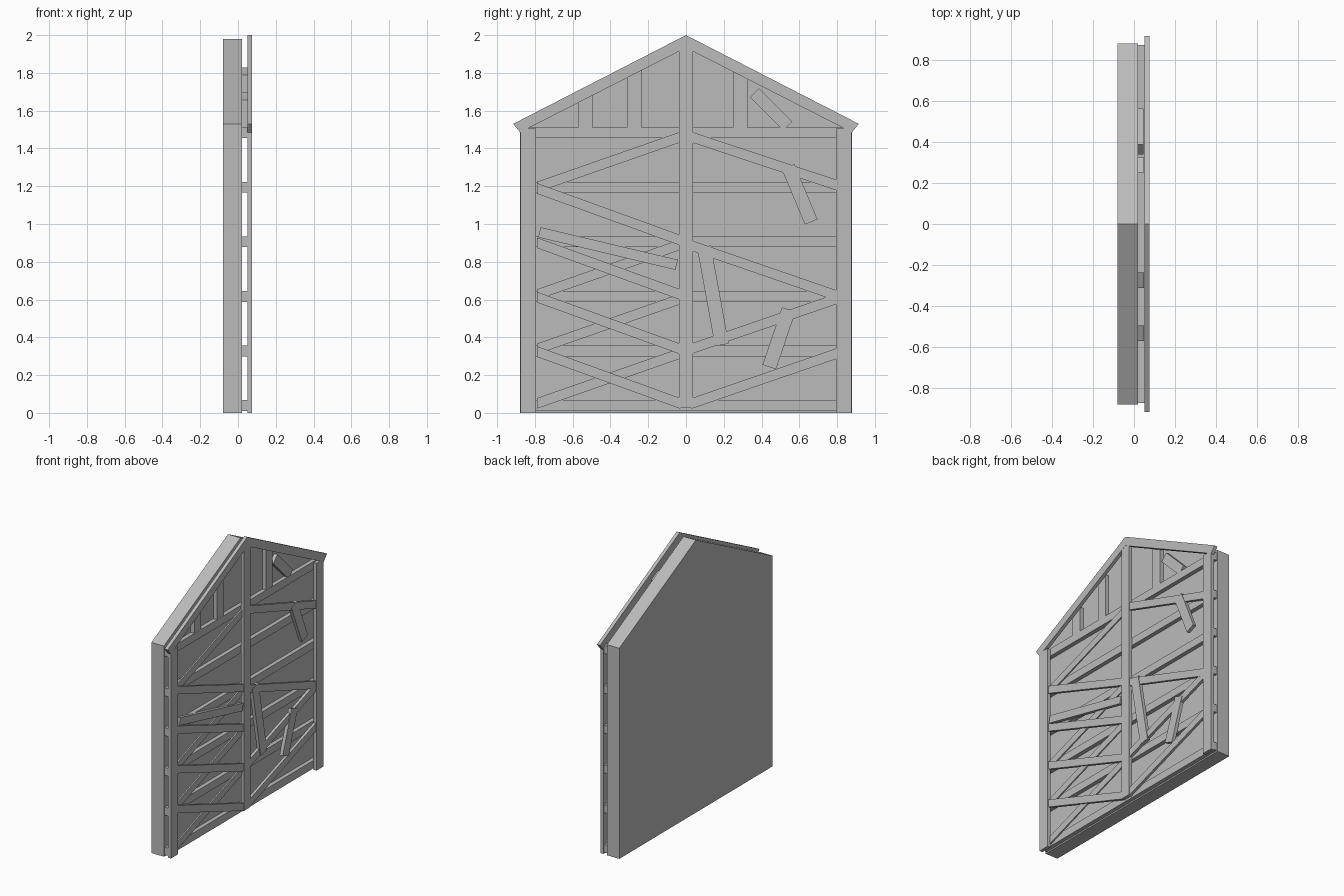
import bpy
import bmesh
from mathutils import Vector

cube = bpy.data.objects.get("Cube")
if cube:
    bpy.data.objects.remove(cube, do_unlink=True)

grey = bpy.data.materials.new("plain_grey")
grey.use_nodes = True
grey.diffuse_color = (0.5, 0.5, 0.5, 1)
grey.node_tree.nodes["Principled BSDF"].inputs["Base Color"].default_value = (0.5, 0.5, 0.5, 1)


def prism(name, outline, back, front):
    """Extrude a (y, z) outline along x."""
    bm = bmesh.new()
    face = bm.faces.new([bm.verts.new((back, y, z)) for y, z in outline])
    new = bmesh.ops.extrude_face_region(bm, geom=[face])["geom"]
    moved = [v for v in new if isinstance(v, bmesh.types.BMVert)]
    bmesh.ops.translate(bm, verts=moved, vec=(front - back, 0, 0))
    bmesh.ops.recalc_face_normals(bm, faces=bm.faces)
    mesh = bpy.data.meshes.new(name)
    bm.to_mesh(mesh)
    bm.free()
    mesh.materials.append(grey)
    obj = bpy.data.objects.new(name, mesh)
    bpy.context.collection.objects.link(obj)
    return obj


def board(name, y0, y1, z0, z1, back, front):
    prism(name, [(y0, z0), (y1, z0), (y1, z1), (y0, z1)], back, front)


def brace(name, y0, z0, y1, z1, back, front, half=0.028):
    """Slanted board with upright ends."""
    prism(name, [(y0, z0 - half), (y1, z1 - half), (y1, z1 + half), (y0, z0 + half)],
          back, front)


def plank(name, start, end, width, back, front):
    """Loose board with square ends."""
    a, b = Vector(start), Vector(end)
    d = (b - a).normalized()
    side = Vector((-d.y, d.x)) * width / 2
    prism(name, [a - side, b - side, b + side, a + side], back, front)


WALL, RAIL, FRONT = 0.02, 0.05, 0.075

# Solid gabled wall
prism("wall", [(-0.88, 0), (0.88, 0), (0.88, 1.53), (0, 1.98), (-0.88, 1.53)], -0.08, WALL)

# Horizontal rails
for i in range(6):
    z = 0.01 + 0.289 * i
    board(f"rail_{i + 1}", -0.872, 0.872, z, z + 0.057, WALL, RAIL)

# Upright posts and roof trim
for side, label in ((-1, "right"), (1, "left")):
    board(f"post_{label}", side * 0.795, side * 0.877, 0, 1.505, RAIL, FRONT)
    prism(f"roof_trim_{label}",
          [(0, 2), (side * 0.915, 1.53), (side * 0.878, 1.485), (0, 1.933)], RAIL, FRONT)
prism("post_centre", [(-0.038, 0.025), (0.038, 0.025), (0.038, 1.93), (0, 1.95), (-0.038, 1.93)],
      RAIL, FRONT - 0.001)

# Gable studs, cut to the roof slope
for i, y in enumerate((-0.533, -0.274, 0.288)):
    y0, y1 = y - 0.038, y + 0.038
    prism(f"gable_stud_{i + 1}",
          [(y0, 1.5), (y1, 1.5), (y1, 1.95 - 0.513 * abs(y1)), (y0, 1.95 - 0.513 * abs(y0))],
          WALL, RAIL - 0.001)

# Braces on the -y half: four falling, four rising behind them
for i in range(4):
    low = 0.05 + 0.288 * i
    brace(f"falling_brace_{i + 1}", -0.79, low + 0.275, -0.03, low, RAIL, FRONT - 0.003)
for i, low in enumerate((0.05, 0.338, 0.626, 1.195)):
    brace(f"rising_brace_{i + 1}", -0.79, low, -0.03, low + 0.265, RAIL, 0.06)

# Braces on the +y half
for i, (inner, outer) in enumerate(((1.46, 1.205), (0.885, 0.62), (0.34, 0.605), (0.05, 0.315))):
    brace(f"side_brace_{i + 1}", 0.03, inner, 0.8, outer, RAIL, FRONT - 0.003 - 0.001 * i)

# Loose planks
plank("loose_plank_upper", (0.54, 1.304), (0.663, 1.011), 0.072, RAIL, FRONT)
plank("loose_plank_middle", (0.095, 0.88), (0.19, 0.36), 0.074, RAIL, FRONT)
plank("loose_plank_lower", (0.544, 0.547), (0.441, 0.243), 0.075, RAIL, FRONT)
plank("loose_plank_long", (-0.776, 0.956), (-0.05, 0.784), 0.055, RAIL, FRONT)
plank("loose_plank_gable", (0.362, 1.695), (0.539, 1.518), 0.068, WALL, RAIL - 0.003)
